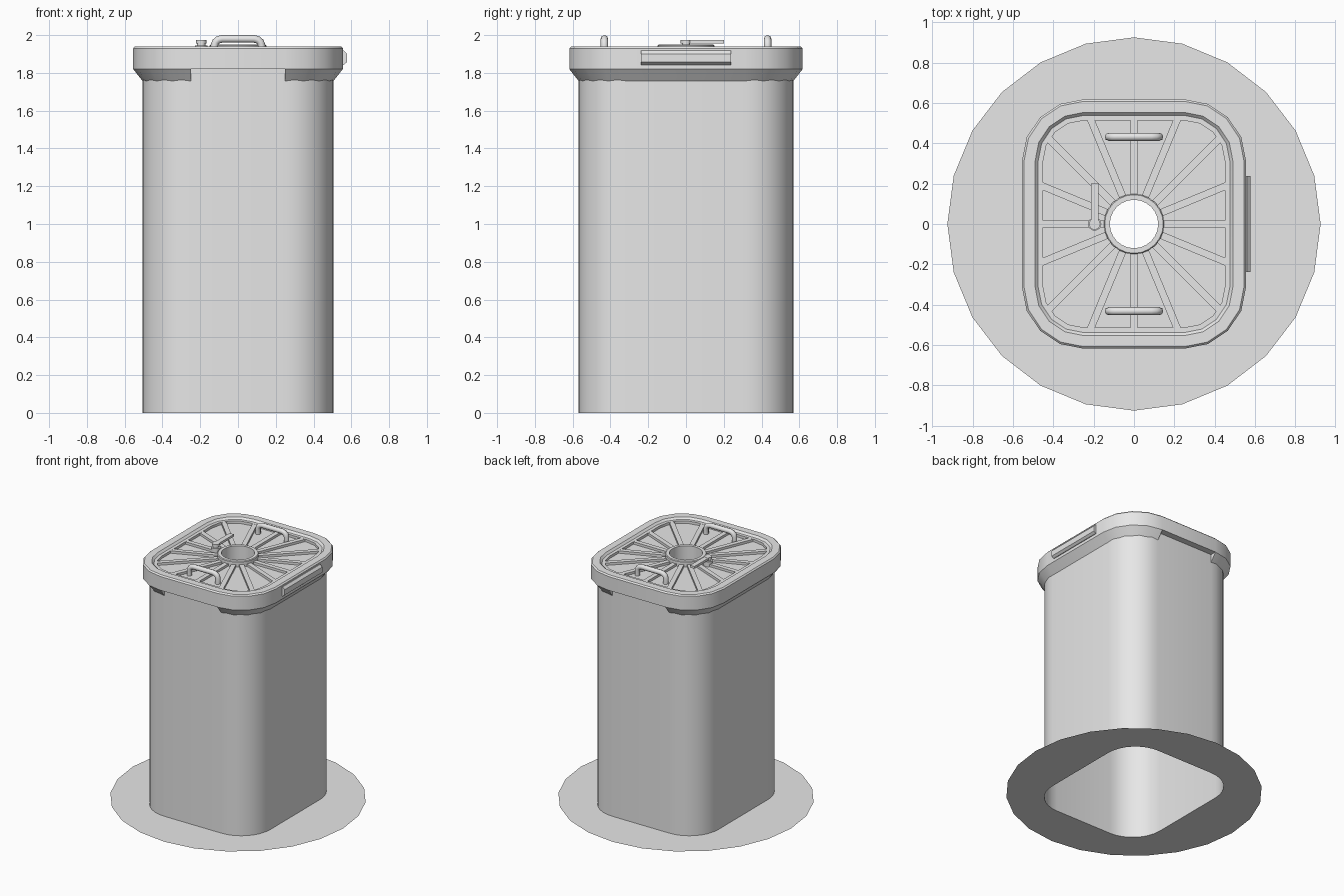
import bpy, bmesh, math
from mathutils import Vector, Matrix

if "Cube" in bpy.data.objects:
    bpy.data.objects.remove(bpy.data.objects["Cube"])

CX, CY = 0.25, 0.313          # centres of the rounded corners

grey = bpy.data.materials.new("plain grey")
grey.diffuse_color = (0.8, 0.8, 0.8, 1)
grey.use_nodes = True
grey.node_tree.nodes["Principled BSDF"].inputs["Base Color"].default_value = grey.diffuse_color


def finish(bm, name, angle=30):
    me = bpy.data.meshes.new(name)
    bm.to_mesh(me)
    bm.free()
    ob = bpy.data.objects.new(name, me)
    bpy.context.collection.objects.link(ob)
    me.materials.append(grey)
    smooth(ob, angle)
    return ob


def smooth(ob, angle=30):
    bpy.ops.object.select_all(action='DESELECT')
    ob.select_set(True)
    bpy.context.view_layer.objects.active = ob
    bpy.ops.object.shade_smooth_by_angle(angle=math.radians(angle))


def rounded(r, z, seg=4):
    """Rounded rectangle, counter-clockwise from the right side."""
    pts = []
    for k, (sx, sy) in enumerate(((1, 1), (-1, 1), (-1, -1), (1, -1))):
        for j in range(seg + 1):
            a = math.pi / 2 * (k + j / seg)
            pts.append((sx * CX + r * math.cos(a), sy * CY + r * math.sin(a), z))
    return pts


def circle(r, z, n=24):
    return [(r * math.cos(2 * math.pi * i / n), r * math.sin(2 * math.pi * i / n), z)
            for i in range(n)]


def loft(bm, loops, skip=()):
    """Join loops into a skin; skip lists segments left out of the first band."""
    rings = [[bm.verts.new(p) for p in loop] for loop in loops]
    for b, (lo, hi) in enumerate(zip(rings, rings[1:])):
        n = len(lo)
        for i in range(n):
            if b == 0 and i in skip:
                continue
            j = (i + 1) % n
            bm.faces.new((lo[i], lo[j], hi[j], hi[i]))
    return rings


def plate(name, outer, inner):
    """Flat sheet with a hole."""
    bm = bmesh.new()
    edges = []
    for loop in (outer, inner):
        vs = [bm.verts.new(p) for p in loop]
        edges += [bm.edges.new((v, vs[(i + 1) % len(vs)])) for i, v in enumerate(vs)]
    bmesh.ops.triangle_fill(bm, edges=edges, use_beauty=True)
    bm.normal_update()
    for f in bm.faces:
        if f.normal.z < 0:
            f.normal_flip()
    return finish(bm, name)


def box(bm, x0, x1, y0, y1, z0, z1, rot=0.0):
    m = (Matrix.Rotation(rot, 4, 'Z')
         @ Matrix.Translation(((x0 + x1) / 2, (y0 + y1) / 2, (z0 + z1) / 2))
         @ Matrix.Diagonal((x1 - x0, y1 - y0, z1 - z0, 1)))
    bmesh.ops.create_cube(bm, size=1, matrix=m)


def cylinder(bm, x, y, r, z0, z1, n=16):
    bmesh.ops.create_cone(bm, cap_ends=True, segments=n, radius1=r, radius2=r, depth=z1 - z0,
                          matrix=Matrix.Translation((x, y, (z0 + z1) / 2)))


# base sheet around the shaft
plate("base_disc", circle(0.925, 0), rounded(0.255, 0, 8))

# hollow shaft
bm = bmesh.new()
loft(bm, [rounded(0.255, 0, 8), rounded(0.255, 1.82, 8)])
finish(bm, "shaft")

# lid rim with flared underside, notched at front and back
bm = bmesh.new()
profile = [(0.255, 1.757), (0.305, 1.82), (0.305, 1.93), (0.295, 1.94), (0.24, 1.94),
           (0.225, 1.925), (0.2, 1.925), (0.2, 1.905)]
notches = (4, 14)
rings = loft(bm, [rounded(r, z) for r, z in profile], skip=notches)
inner = rounded(0.25, 1.82)
for i in notches:
    a, b = bm.verts.new(inner[i]), bm.verts.new(inner[i + 1])
    bm.faces.new((a, b, rings[1][i + 1], rings[1][i]))
    bm.faces.new((rings[0][i], a, rings[1][i]))
    bm.faces.new((rings[0][i + 1], rings[1][i + 1], b))
finish(bm, "lid_rim", 25)

# recessed lid panel and centre ring
plate("lid_panel", rounded(0.2, 1.905), circle(0.14, 1.905))
bm = bmesh.new()
loft(bm, [circle(0.15, 1.9), circle(0.15, 1.945), circle(0.145, 1.95),
          circle(0.12, 1.95), circle(0.12, 1.8)])
finish(bm, "centre_ring")


# radial ribs reaching the border of the panel
def reach(a):
    t = 0.3
    while math.hypot(max(abs(t * math.cos(a)) - CX, 0),
                     max(abs(t * math.sin(a)) - CY, 0)) < 0.205:
        t += 0.005
    return t


bm = bmesh.new()
for k in range(16):
    a = k * math.pi / 8
    box(bm, 0.14, reach(a), -0.018, 0.018, 1.9, 1.924, a)
finish(bm, "lid_ribs")

# grab handles
for name, y in (("front_handle", -0.432), ("back_handle", 0.432)):
    half = [(0.125, 1.9), (0.125, 1.945), (0.119, 1.963), (0.105, 1.975), (0.085, 1.98)]
    path = [(-x, z) for x, z in half] + half[::-1]
    cu = bpy.data.curves.new(name, 'CURVE')
    cu.dimensions = '3D'
    cu.bevel_depth = 0.02
    cu.bevel_resolution = 2
    cu.use_fill_caps = True
    sp = cu.splines.new('POLY')
    sp.points.add(len(path) - 1)
    for p, (x, z) in zip(sp.points, path):
        p.co = (x, y, z, 1)
    ob = bpy.data.objects.new(name, cu)
    bpy.context.collection.objects.link(ob)
    cu.materials.append(grey)
    bpy.ops.object.select_all(action='DESELECT')
    ob.select_set(True)
    bpy.context.view_layer.objects.active = ob
    bpy.ops.object.convert(target='MESH')
    smooth(bpy.context.view_layer.objects.active, 50)

# locking lever on its pivot
bm = bmesh.new()
cylinder(bm, -0.195, 0, 0.033, 1.9, 1.945)
cylinder(bm, -0.195, 0, 0.022, 1.94, 1.97)
cylinder(bm, -0.195, 0, 0.028, 1.955, 1.975)
box(bm, -0.214, -0.176, 0, 0.2, 1.956, 1.974)
finish(bm, "lever")

# latch bar on the right side
bm = bmesh.new()
section = [(0.545, 1.918), (0.56, 1.918), (0.577, 1.9), (0.577, 1.857), (0.56, 1.843), (0.545, 1.843)]
face = bm.faces.new([bm.verts.new((x, -0.237, z)) for x, z in section])
ext = bmesh.ops.extrude_face_region(bm, geom=[face])
bmesh.ops.translate(bm, vec=Vector((0, 0.474, 0)),
                    verts=[v for v in ext["geom"] if isinstance(v, bmesh.types.BMVert)])
bmesh.ops.recalc_face_normals(bm, faces=bm.faces)
finish(bm, "side_latch")
